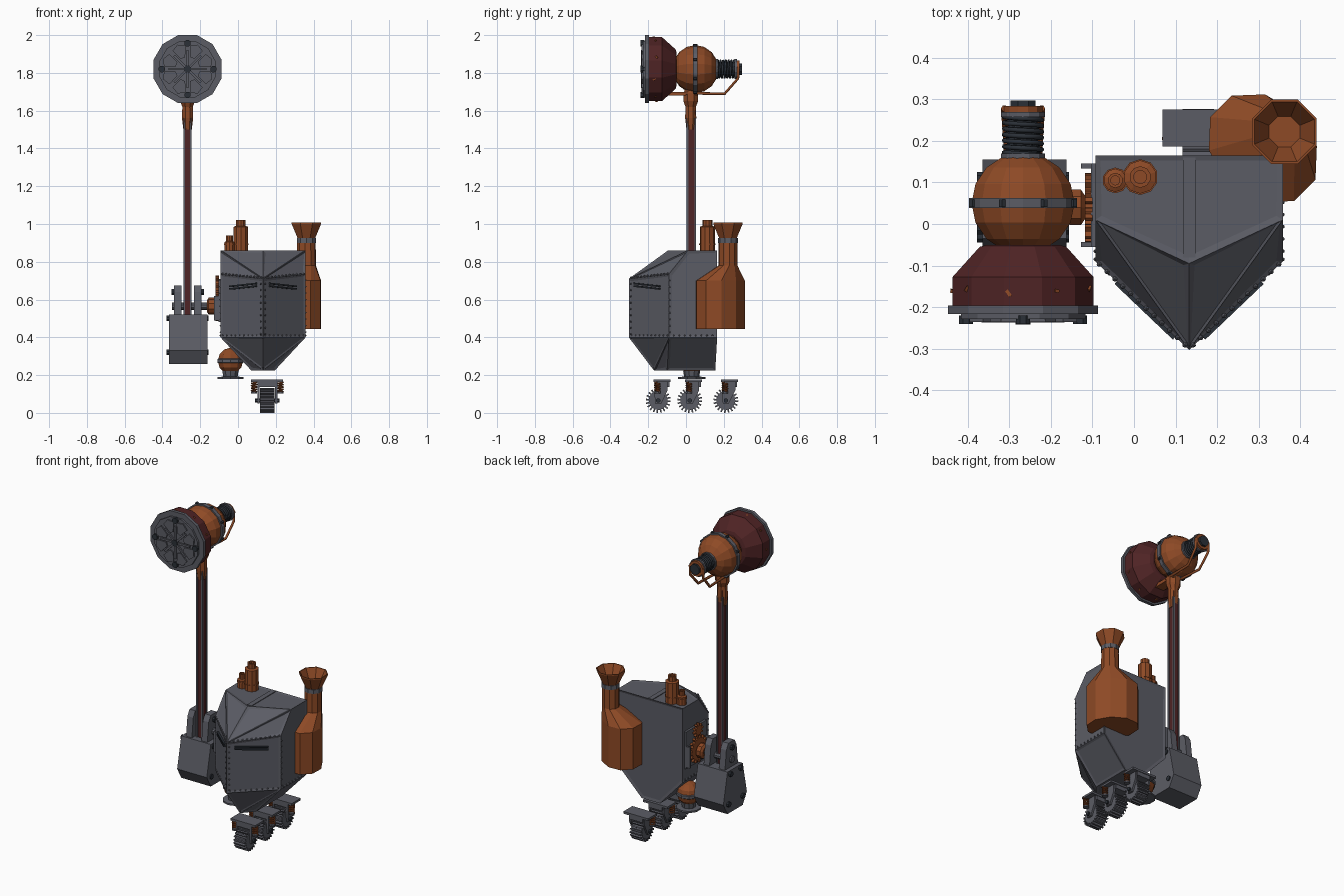
import bpy, bmesh, math
from mathutils import Vector

if "Cube" in bpy.data.objects:
    bpy.data.objects.remove(bpy.data.objects["Cube"])

def material(name, rgb):
    m = bpy.data.materials.new(name)
    m.diffuse_color = (*rgb, 1)
    m.use_nodes = True
    m.node_tree.nodes["Principled BSDF"].inputs["Base Color"].default_value = m.diffuse_color
    return m

GREY = material("steel grey", (0.105, 0.108, 0.13))
DARK = material("dark iron", (0.024, 0.03, 0.039))
ORANGE = material("rust orange", (0.27, 0.068, 0.019))
RED = material("dark red", (0.078, 0.017, 0.018))
MAP = {'X': lambda u, v, h: (h, u, v), 'Y': lambda u, v, h: (u, h, v), 'Z': lambda u, v, h: (u, v, h)}
PI = math.pi

def put(name, bm, mat):
    bmesh.ops.recalc_face_normals(bm, faces=bm.faces)
    me = bpy.data.meshes.new(name)
    bm.to_mesh(me)
    bm.free()
    me.materials.append(mat)
    ob = bpy.data.objects.new(name, me)
    bpy.context.collection.objects.link(ob)
    return ob

def loft(name, rings, mat):
    bm = bmesh.new()
    vs = [[bm.verts.new(p) for p in r] for r in rings]
    n = len(vs[0])
    for a, b in zip(vs, vs[1:]):
        for i in range(n):
            bm.faces.new((a[i], a[(i + 1) % n], b[(i + 1) % n], b[i]))
    bm.faces.new(vs[0])
    bm.faces.new(vs[-1])
    bmesh.ops.remove_doubles(bm, verts=bm.verts, dist=1e-5)
    return put(name, bm, mat)

def lathe(name, prof, mat, c, axis='Z', n=8):
    c = Vector(c)
    ang = [2 * PI * (i + 0.5) / n for i in range(n)]
    return loft(name, [[c + Vector(MAP[axis](max(r, 1e-4) * math.cos(a), max(r, 1e-4) * math.sin(a), h))
                        for a in ang] for r, h in prof], mat)

def prism(name, pts, lo, hi, mat, axis='X'):
    return loft(name, [[MAP[axis](u, v, h) for u, v in pts] for h in (lo, hi)], mat)

def box(name, lo, hi, mat):
    return prism(name, [(lo[1], lo[2]), (hi[1], lo[2]), (hi[1], hi[2]), (lo[1], hi[2])], lo[0], hi[0], mat)

def beam(name, a, b, w, h, mat):
    a, b = Vector(a), Vector(b)
    q = (b - a).to_track_quat('Y', 'Z')
    offs = [q @ Vector((s * w / 2, 0, t * h / 2)) for s, t in ((-1, -1), (1, -1), (1, 1), (-1, 1))]
    return loft(name, [[p + o for o in offs] for p in (a, b)], mat)

def tube(name, pts, r, mat):
    cu = bpy.data.curves.new(name, 'CURVE')
    cu.dimensions, cu.bevel_depth, cu.bevel_resolution = '3D', r, 1
    cu.use_fill_caps = True
    sp = cu.splines.new('POLY')
    sp.points.add(len(pts) - 1)
    for p, co in zip(sp.points, pts):
        p.co = (*co, 1)
    tmp = bpy.data.objects.new(name + "_path", cu)
    bpy.context.collection.objects.link(tmp)
    me = bpy.data.meshes.new_from_object(tmp.evaluated_get(bpy.context.evaluated_depsgraph_get()))
    bpy.data.objects.remove(tmp)
    me.materials.clear()
    me.materials.append(mat)
    bpy.context.collection.objects.link(bpy.data.objects.new(name, me))

def spring(name, c, r, length, turns, wire, mat, axis):
    n = turns * 12
    tube(name, [Vector(c) + Vector(MAP[axis](r * math.cos(i * PI / 6), r * math.sin(i * PI / 6), length * i / n))
                for i in range(n + 1)], wire, mat)

def gear(name, y, z, r0, r1, n, lo, hi, mat):
    pts = []
    for i in range(n):
        for f, r in ((0, r0), (0.5, r0), (0.55, r1), (0.95, r1)):
            a = 2 * PI * (i + f) / n
            pts.append((y + r * math.cos(a), z + r * math.sin(a)))
    prism(name, pts, lo, hi, mat)

def rivets(name, a, b, n, r=0.007, mat=GREY):
    bm = bmesh.new()
    for i in range(n):
        s = bmesh.ops.create_icosphere(bm, subdivisions=1, radius=r)
        bmesh.ops.translate(bm, verts=s['verts'], vec=Vector(a).lerp(Vector(b), (i + 0.5) / n))
    put(name, bm, mat)

# Hull: faceted keel-shaped body with recessed panels
CX, L, R = 0.1325, -0.093, 0.358
hull = [(x, y, z) for x in (L, R) for y, z in ((0.165, 0.86), (0.01, 0.86), (-0.09, 0.735), (-0.09, 0.4), (0.165, 0.4))]
hull += [(CX, -0.095, 0.86), (CX, -0.303, 0.71), (CX, -0.303, 0.4), (CX, -0.17, 0.225)]
hull += [(x, y, 0.225) for x in (0.07, 0.195) for y in (-0.1, 0.155)]
bm = bmesh.new()
for p in hull:
    bm.verts.new(p)
bmesh.ops.convex_hull(bm, input=bm.verts)
bmesh.ops.dissolve_limit(bm, angle_limit=0.07, verts=bm.verts, edges=bm.edges)
bmesh.ops.inset_individual(bm, faces=bm.faces[:], thickness=0.018, depth=-0.004)
put("hull", bm, GREY)
box("hull_top_strip", (CX - 0.015, -0.08, 0.85), (CX + 0.015, 0.16, 0.86), GREY)
for s in (-1, 1):
    side = CX + s * 0.2255
    yf = lambda x: -0.307 + abs(x - CX) * 0.953
    a, b = CX + s * 0.035, CX + s * 0.175
    for k in range(2):
        beam("hull_vent", (a, yf(a), 0.685 - k * 0.014), (b, yf(b), 0.67 - k * 0.014), 0.012, 0.008, DARK)
    rivets("brow_rivets", (CX, -0.3, 0.715), (side, -0.088, 0.737), 12)
    rivets("keel_rivets", (CX + s * 0.012, -0.292, 0.7), (CX + s * 0.012, -0.292, 0.4), 9, 0.005)
    rivets("belt_rivets", (CX, -0.298, 0.41), (side, -0.088, 0.41), 10, 0.005)
    rivets("side_rivets", (side, -0.085, 0.72), (side, -0.085, 0.41), 9, 0.005)
    rivets("flank_rivets", (side, -0.08, 0.41), (side, 0.155, 0.41), 8, 0.005)

# Two stacks on the roof
for x, y, r, top in ((-0.045, 0.105, 0.028, 0.94), (0.015, 0.113, 0.04, 1.02)):
    lathe("roof_stack", [(r, 0.855), (r, top - 0.035), (r * 0.65, top - 0.03), (r * 0.65, top),
                         (r * 0.4, top), (r * 0.4, top - 0.02)], ORANGE, (x, y, 0), n=10)
    lathe("roof_stack_ring", [(r + 0.003, 0.89), (r + 0.003, 0.896)], ORANGE, (x, y, 0), n=10)

# Exhaust tank wrapped round the rear right corner, with funnel
def oval(cx, cy, a, b, z, n=10):
    out = []
    for i in range(n):
        t = 2 * PI * (i + 0.5) / n
        u, v = a * math.cos(t) * 0.7071, b * math.sin(t) * 0.7071
        out.append((cx + u + v, cy - u + v, z))
    return out
NX, NY = 0.362, 0.222
loft("exhaust_tank", [oval(0.31, 0.182, 0.15, 0.118, 0.445), oval(0.31, 0.182, 0.15, 0.118, 0.7),
                      oval(NX, NY, 0.052, 0.05, 0.78), oval(NX, NY, 0.05, 0.05, 0.9)], ORANGE)
lathe("exhaust_collar", [(0.053, 0.9), (0.053, 0.925)], GREY, (NX, NY, 0), n=10)
lathe("exhaust_funnel", [(0.048, 0.92), (0.084, 1.0), (0.084, 1.007), (0.078, 1.007), (0.04, 0.935)],
      ORANGE, (NX, NY, 0), n=8)

# Three sprung casters in a line
for y in (-0.147, 0.02, 0.211):
    X = 0.155
    gear("caster_wheel", y, 0.066, 0.05, 0.066, 20, X - 0.038, X + 0.038, GREY)
    lathe("caster_axle", [(0.012, -0.065), (0.012, 0.065)], DARK, (X, y, 0.066), 'X', 8)
    box("caster_plate", (0.068, y - 0.025, 0.163), (0.238, y + 0.064, 0.176), GREY)
    box("caster_bridge", (X - 0.045, y - 0.02, 0.138), (X + 0.045, y + 0.06, 0.164), GREY)
    for s in (-1, 1):
        x = X + s * 0.047
        prism("caster_fork", [(y - 0.016, 0.05), (y + 0.016, 0.05), (y + 0.05, 0.12), (y + 0.05, 0.17), (y - 0.02, 0.17),
                              (y - 0.02, 0.1)], x - 0.006, x + 0.006, GREY)
        spring("caster_spring", (X + s * 0.07, y - 0.005, 0.112), 0.014, 0.05, 4, 0.004, ORANGE, 'Z')
        lathe("caster_spring_seat", [(0.018, 0.103), (0.018, 0.112)], GREY, (X + s * 0.07, y - 0.005, 0))

# Ball joint under the hull
J = (-0.04, 0.03, 0.275)
lathe("ball_joint", [(0.07 * math.sin(PI * i / 6), -0.07 * math.cos(PI * i / 6)) for i in range(7)], ORANGE, J, 'Z', 10)
lathe("ball_band", [(0.068, -0.012), (0.073, -0.008), (0.073, 0.008), (0.068, 0.012)], GREY, J, 'Z', 10)
lathe("ball_socket", [(0.072, 0.18), (0.072, 0.19), (0.04, 0.192), (0.045, 0.222)], GREY, (-0.04, 0.03, 0), 'Z', 10)

# Shoulder: side plate, gears and axle
AX, AY = -0.267, 0.04
box("shoulder_plate", (-0.103, -0.055, 0.48), (-0.09, 0.145, 0.71), GREY)
for y in (-0.055, 0.133):
    box("shoulder_rail", (-0.128, y, 0.49), (-0.09, y + 0.012, 0.62), GREY)
gear("shoulder_gear", AY, 0.57, 0.066, 0.083, 16, -0.118, -0.1, ORANGE)
gear("upper_gear", AY, 0.685, 0.028, 0.042, 10, -0.118, -0.1, ORANGE)
lathe("shoulder_hub", [(0.03, -0.165), (0.045, -0.155), (0.045, -0.128), (0.03, -0.118)], ORANGE, (0, AY, 0.565), 'X', 10)
lathe("shoulder_axle", [(0.02, -0.35), (0.02, -0.1)], GREY, (0, AY, 0.565), 'X', 10)

# Counterweight and its clevis
prism("counterweight", [(-0.035, 0.52), (0.115, 0.52), (0.155, 0.33), (0.115, 0.26), (-0.035, 0.26), (-0.075, 0.33)],
      -0.365, -0.162, GREY)
for s in (-1, 1):
    x = AX + s * 0.053
    prism("clevis", [(-0.025, 0.51), (0.105, 0.51), (0.09, 0.64), (0.07, 0.675), (0.01, 0.675), (-0.01, 0.64)],
          x - 0.02, x + 0.02, GREY)
    for z, y in ((0.64, 0.04), (0.5, -0.01), (0.5, 0.09), (0.32, -0.03), (0.32, 0.11)):
        h = AX + s * (0.078 if z > 0.6 else 0.103)
        lathe("clevis_bolt", [(0.016, -0.008), (0.016, 0.008)], DARK, (h, y, z), 'X', 8)

# Mast
box("mast", (AX - 0.017, 0.006, 0.52), (AX + 0.017, 0.05, 1.6), RED)
for sx in (-1, 1):
    for sy in (-1, 1):
        x, y = AX + sx * 0.017, 0.028 + sy * 0.021
        box("mast_rail", (x - 0.004, y - 0.005, 0.52), (x + 0.004, y + 0.005, 1.56), GREY)
lathe("mast_head", [(0.024, 1.5), (0.032, 1.56), (0.03, 1.62), (0.042, 1.65), (0.042, 1.69), (0.03, 1.72)],
      ORANGE, (AX, 0.025, 0))
box("lamp_cradle", (AX - 0.03, -0.11, 1.68), (AX + 0.03, 0.06, 1.7), ORANGE)

# Lamp head: globe, bell, face plate
H = (AX, 0, 1.82)
lathe("lamp_globe", [(0.127 * math.sin(PI * i / 8), 0.05 - 0.122 * math.cos(PI * i / 8)) for i in range(9)], ORANGE, H, 'Y', 14)
lathe("globe_band", [(0.126, 0.038), (0.133, 0.038), (0.133, 0.062), (0.126, 0.062)], GREY, H, 'Y', 14)
lathe("lamp_bell", [(0.176, -0.2), (0.176, -0.128), (0.108, -0.055), (0.09, -0.05)], RED, H, 'Y', 12)
lathe("lamp_rim", [(0.187, -0.216), (0.187, -0.196)], GREY, H, 'Y', 12)
lathe("face_plate", [(0.155, -0.228), (0.155, -0.21)], GREY, H, 'Y', 12)
lathe("face_boss", [(0.02, -0.242), (0.02, -0.22)], DARK, H, 'Y', 8)
polar = lambda r, a: (AX + r * math.cos(a), 1.82 + r * math.sin(a))
for i in range(8):
    a = PI * (i + 0.5) / 4
    prism("face_petal", [polar(r, a + d) for r, d in ((0.065, -0.2), (0.125, -0.3), (0.14, 0), (0.125, 0.3), (0.065, 0.2))],
          -0.236, -0.22, GREY, 'Y')
    b = PI * i / 4
    (x0, z0), (x1, z1) = polar(0.015, b), polar(0.1, b)
    beam("face_spoke", (x0, -0.231, z0), (x1, -0.231, z1), 0.012, 0.012, GREY)
    xb, zb = AX + 0.132 * math.cos(a), 1.82 + 0.132 * math.sin(a)
    lathe("band_bolt", [(0.009, 0.041), (0.009, 0.059)], DARK, (xb, 0, zb), 'Y', 6)
    if i % 2 == 0:
        x, z = polar(0.137, b)
        lathe("face_bolt", [(0.018, -0.24), (0.018, -0.22)], DARK, (x, 0, z), 'Y', 8)
# Rust chips on the bell
for i in range(9):
    a = 2 * PI * (i + 0.5) / 9
    (x0, z0), (x1, z1) = polar(0.171, a), polar(0.171, a + 0.06)
    beam("bell_chip", (x0, -0.15 - 0.012 * (i % 3), z0), (x1, -0.16, z1), 0.008, 0.008, ORANGE)

# Rear spring, cap and handle
spring("lamp_spring", (AX, 0.165, 1.82), 0.045, 0.1, 7, 0.006, DARK, 'Y')
lathe("spring_core", [(0.035, 0.15), (0.035, 0.27)], DARK, H, 'Y', 10)
lathe("spring_base", [(0.055, 0.158), (0.055, 0.17)], GREY, H, 'Y', 12)
lathe("spring_plate", [(0.055, 0.258), (0.055, 0.27)], GREY, H, 'Y', 12)
lathe("spring_end", [(0.048, 0.27), (0.048, 0.284)], ORANGE, H, 'Y', 12)
lathe("spring_cap", [(0.033, 0.284), (0.033, 0.297)], DARK, H, 'Y', 8)
for s in (-1, 1):
    tube("lamp_handle", [(AX + s * 0.045, 0.278, 1.83), (AX + s * 0.045, 0.275, 1.77), (AX + s * 0.04, 0.205, 1.69),
                         (AX + s * 0.03, 0.0, 1.692)], 0.008, ORANGE)
